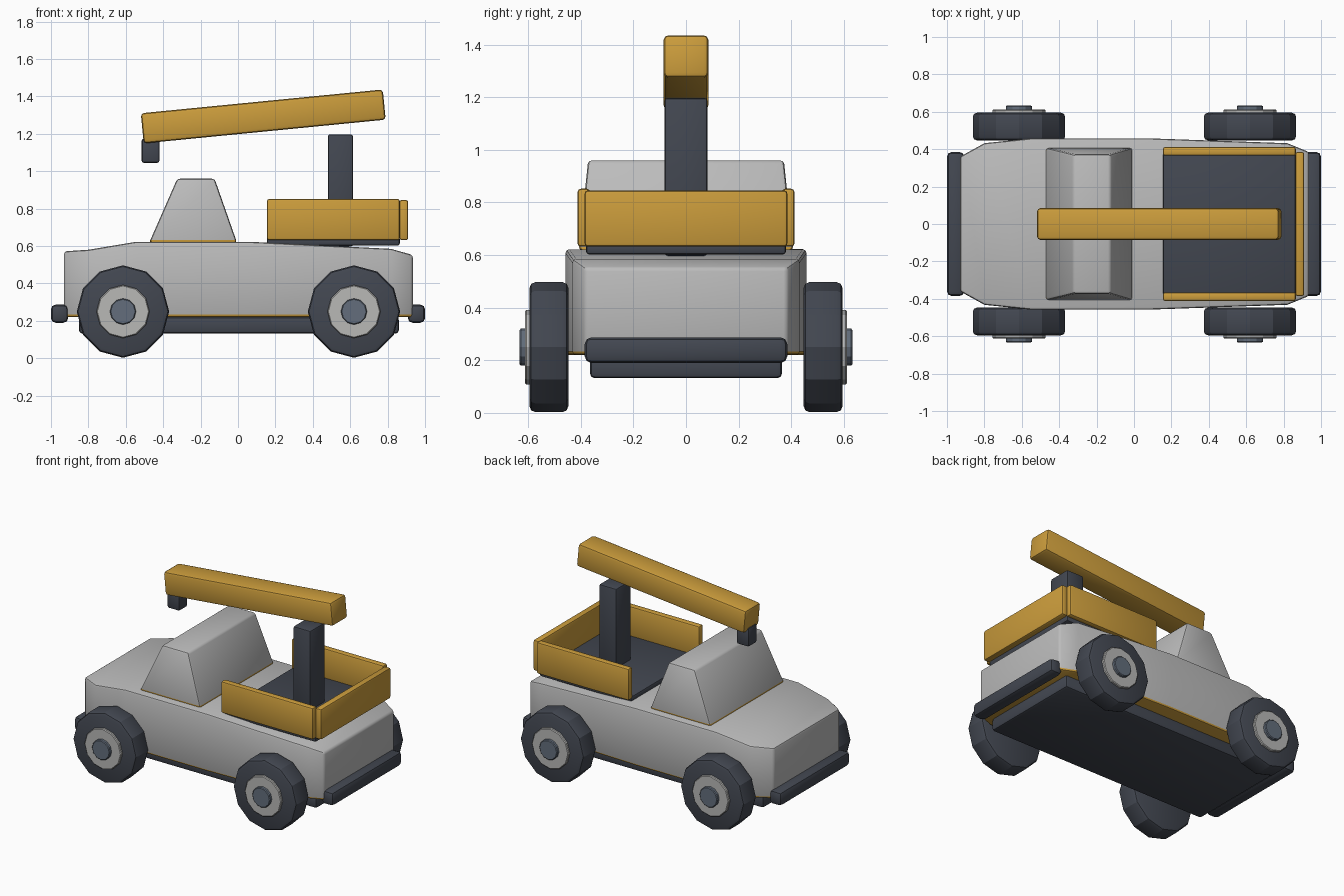
import bpy, bmesh, math
from mathutils import Matrix, Vector

if "Cube" in bpy.data.objects:
    bpy.data.objects.remove(bpy.data.objects["Cube"])


def material(name, rgb):
    m = bpy.data.materials.new(name)
    m.diffuse_color = (*rgb, 1)
    m.use_nodes = True
    m.node_tree.nodes["Principled BSDF"].inputs["Base Color"].default_value = m.diffuse_color
    return m


GREY = material("body grey", (0.50, 0.50, 0.50))
YELLOW = material("crane yellow", (0.60, 0.335, 0.045))
DARK = material("dark slate", (0.055, 0.063, 0.082))
HUB = material("hub grey", (0.48, 0.48, 0.47))
CAP = material("cap blue grey", (0.125, 0.155, 0.20))


def finish(bm, name, mats, bevel=0.0, segments=2, under=None, smooth=35):
    """Bevel the sharp edges, colour the underside if asked, and add the object."""
    bmesh.ops.recalc_face_normals(bm, faces=bm.faces)
    if bevel:
        sharp = [e for e in bm.edges if e.calc_face_angle(0) > math.radians(40)]
        bmesh.ops.bevel(bm, geom=sharp, offset=bevel, segments=segments,
                        profile=0.5, affect='EDGES', clamp_overlap=True)
    bm.normal_update()
    if under is not None:
        for f in bm.faces:
            if f.calc_center_median().z < under:
                f.material_index = 1
    me = bpy.data.meshes.new(name)
    bm.to_mesh(me)
    bm.free()
    for m in mats:
        me.materials.append(m)
    if smooth:
        me.shade_smooth()
        me.set_sharp_from_angle(angle=math.radians(smooth))
    ob = bpy.data.objects.new(name, me)
    bpy.context.collection.objects.link(ob)
    return ob


def box(name, x, y, z, mat, bevel=0.012, segments=2):
    bm = bmesh.new()
    bmesh.ops.create_cube(bm, size=1)
    for v in bm.verts:
        v.co = Vector([(a + b) / 2 + c * (b - a) for (a, b), c in zip((x, y, z), v.co)])
    return finish(bm, name, [mat], bevel, segments)


def loft(rings):
    """Skin a row of four-cornered rings and close both ends."""
    bm = bmesh.new()
    loops = [[bm.verts.new(p) for p in r] for r in rings]
    for a, b in zip(loops, loops[1:]):
        for i in range(4):
            bm.faces.new((a[i], a[(i + 1) % 4], b[(i + 1) % 4], b[i]))
    bm.faces.new(loops[0])
    bm.faces.new(loops[-1])
    return bm


def disc(name, x, z, radius, y0, y1, sides, mat, bevel, smooth=0, segments=1):
    """Cylinder lying along y."""
    bm = bmesh.new()
    turn = Matrix.Translation((x, (y0 + y1) / 2, z)) @ Matrix.Rotation(math.pi / 2, 4, 'X')
    bmesh.ops.create_cone(bm, cap_ends=True, segments=sides, radius1=radius,
                          radius2=radius, depth=abs(y1 - y0), matrix=turn)
    return finish(bm, name, [mat], bevel, segments, smooth=smooth)


# Body: stations of (x, half width, top height)
stations = [(-0.93, 0.36, 0.572), (-0.80, 0.432, 0.580), (-0.55, 0.458, 0.622),
            (0.08, 0.458, 0.622), (0.82, 0.432, 0.585), (0.935, 0.385, 0.552)]
body = loft([[(x, -w, 0.22), (x, w, 0.22), (x, w, t), (x, -w, t)]
             for x, w, t in stations])
finish(body, "body", [GREY, YELLOW], 0.014, under=0.231)

# Cab: tapered block
cab = loft([[(a, -w, z), (b, -w, z), (b, w, z), (a, w, z)]
            for a, b, w, z in ((-0.475, -0.005, 0.408, 0.618), (-0.325, -0.125, 0.372, 0.96))])
finish(cab, "cab", [GREY, YELLOW], 0.014, under=0.629)

# Chassis and bumpers
box("chassis", (-0.85, 0.86), (-0.365, 0.365), (0.132, 0.222), DARK, 0.018)
box("front_bumper", (-1.0, -0.908), (-0.385, 0.385), (0.19, 0.287), DARK, 0.025)
box("rear_bumper", (0.908, 1.0), (-0.385, 0.385), (0.19, 0.287), DARK, 0.025)

# Wheels with hubs and caps
for end, x in (("front", -0.615), ("rear", 0.62)):
    for side, s in (("right", -1), ("left", 1)):
        disc(f"{end}_{side}_tyre", x, 0.25, 0.247, s * 0.447, s * 0.595, 12, DARK, 0.022,
             smooth=25, segments=2)
        disc(f"{end}_{side}_hub", x, 0.25, 0.142, s * 0.58, s * 0.612, 12, HUB, 0.005)
        disc(f"{end}_{side}_cap", x, 0.25, 0.07, s * 0.60, s * 0.633, 12, CAP, 0.005)

# Load bed: floor and three walls
box("bed_floor", (0.155, 0.865), (-0.38, 0.38), (0.602, 0.648), DARK)
for side, s in (("right", -1), ("left", 1)):
    box(f"bed_{side}_wall", (0.155, 0.865), sorted((s * 0.365, s * 0.412)),
        (0.632, 0.852), YELLOW)
box("bed_rear_wall", (0.863, 0.91), (-0.385, 0.385), (0.632, 0.846), YELLOW)

# Crane: post, tilted boom and hook block
box("crane_post", (0.48, 0.615), (-0.082, 0.082), (0.597, 1.197), DARK)
boom = box("crane_boom", (-0.65, 0.65), (-0.085, 0.085), (-0.081, 0.081), YELLOW, 0.018)
boom.matrix_world = (Matrix.Translation((0.135, 0, 1.293))
                     @ Matrix.Rotation(math.radians(-5.6), 4, 'Y'))
box("hook_block", (-0.515, -0.42), (-0.047, 0.047), (1.045, 1.175), DARK)
